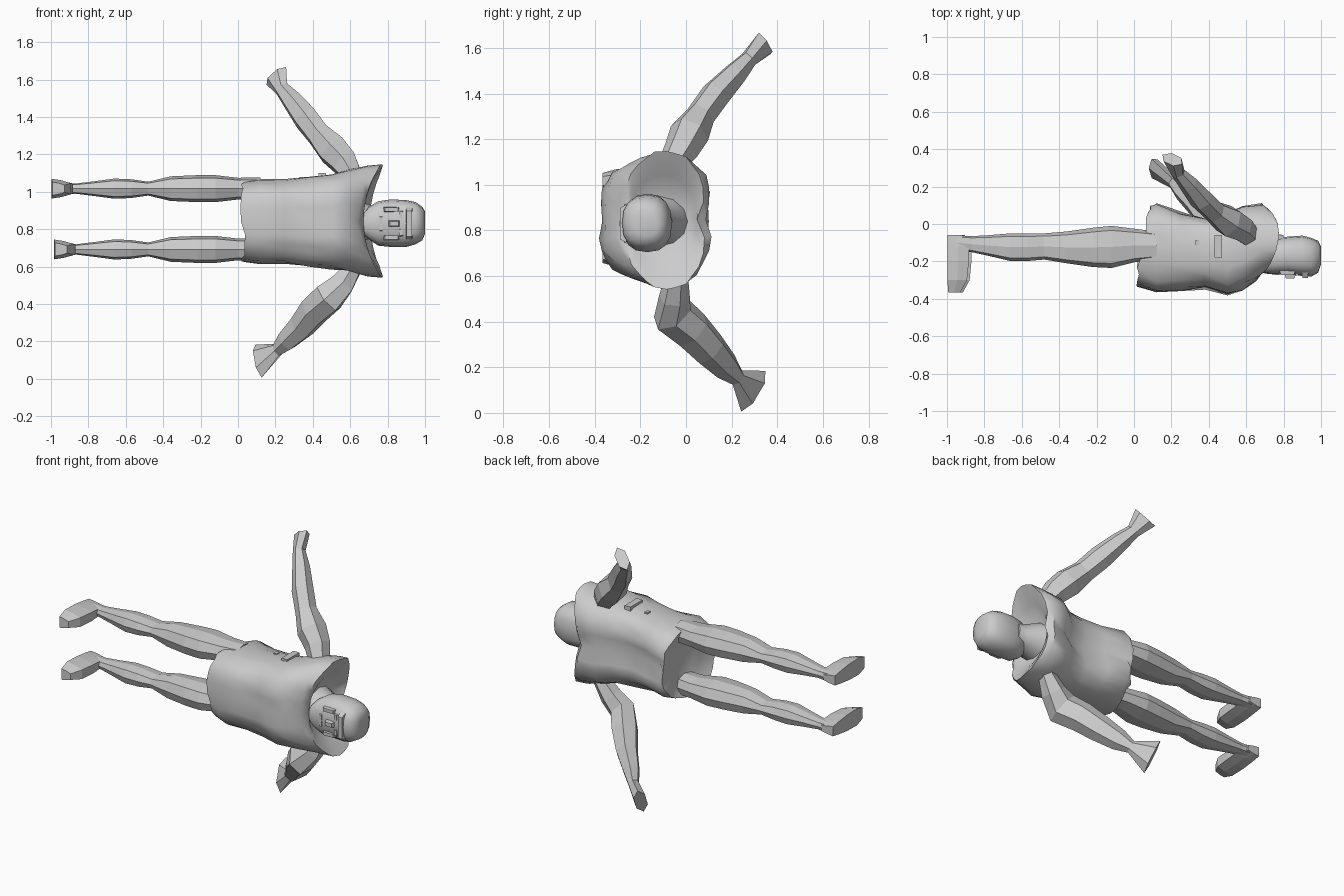
import bpy, bmesh, math, random
from mathutils import Vector

if "Cube" in bpy.data.objects:
    bpy.data.objects.remove(bpy.data.objects["Cube"])

random.seed(4)
grey = bpy.data.materials.new("plain_grey")
grey.diffuse_color = (0.6, 0.6, 0.6, 1)
grey.use_nodes = True
grey.node_tree.nodes["Principled BSDF"].inputs["Base Color"].default_value = grey.diffuse_color


def loft(name, rings, smooth=None):
    """Skin a list of equal-length point rings and cap both ends."""
    bm = bmesh.new()
    rows = [[bm.verts.new(p) for p in ring] for ring in rings]
    n = len(rows[0])
    for a, b in zip(rows, rows[1:]):
        for i in range(n):
            bm.faces.new((a[i], a[(i + 1) % n], b[(i + 1) % n], b[i]))
    bm.faces.new(rows[0][::-1])
    bm.faces.new(rows[-1])
    bmesh.ops.recalc_face_normals(bm, faces=bm.faces)
    me = bpy.data.meshes.new(name)
    bm.to_mesh(me)
    bm.free()
    me.materials.append(grey)
    ob = bpy.data.objects.new(name, me)
    bpy.context.collection.objects.link(ob)
    if smooth:
        bpy.ops.object.select_all(action='DESELECT')
        ob.select_set(True)
        bpy.context.view_layer.objects.active = ob
        bpy.ops.object.shade_smooth_by_angle(angle=math.radians(smooth))
    return ob


def section(x, y0, y1, z0, z1, n=8, power=1.0):
    """Rounded section in the y-z plane from its bounds."""
    pts = []
    for k in range(n):
        a = 2 * math.pi * k / n
        c, s = math.cos(a), math.sin(a)
        c = math.copysign(abs(c) ** power, c)
        s = math.copysign(abs(s) ** power, s)
        pts.append(Vector((x, (y0 + y1) / 2 + (y1 - y0) / 2 * c,
                           (z0 + z1) / 2 + (z1 - z0) / 2 * s)))
    return pts


def tube(name, path, side, n=6):
    """Faceted limb: path of (x, y, z, wide radius, thin radius)."""
    pts = [Vector(p[:3]) for p in path]
    rings = []
    for i, p in enumerate(path):
        t = (pts[min(i + 1, len(pts) - 1)] - pts[max(i - 1, 0)]).normalized()
        u = Vector(side)
        u = (u - t * u.dot(t)).normalized()
        v = t.cross(u)
        rings.append([pts[i] + u * p[3] * math.cos(2 * math.pi * k / n)
                      + v * p[4] * math.sin(2 * math.pi * k / n) for k in range(n)])
    return loft(name, rings)


def box(name, centre, size, taper=1.0):
    """Small block, optionally narrower towards the front."""
    x, y, z = (s / 2 for s in size)
    rings = []
    for sy, f in ((1, 1.0), (-1, taper)):
        rings.append([Vector(centre) + Vector((a * x * f, sy * y, b * z * f))
                      for a, b in ((-1, -1), (1, -1), (1, 1), (-1, 1))])
    return loft(name, rings)


# Torso: hem, waist, chest, raised shoulders sloping in to the neckline
N = 28
bounds = [(.09, -.25, .02, .70, .98), (.025, -.335, .10, .625, 1.055),
          (.12, -.375, .12, .615, 1.07), (.25, -.36, .075, .615, 1.07),
          (.38, -.35, .045, .60, 1.08), (.50, -.385, .065, .59, 1.095),
          (.58, -.36, .11, .575, 1.12), (.64, -.31, .125, .55, 1.14),
          (.67, -.27, .09, .54, 1.15), (.67, -.25, .05, .64, 1.04),
          (.65, -.24, .01, .72, .96)]
torso = []
for i, b in enumerate(bounds):
    ring = section(*b, n=N, power=0.75 if i < 7 else 0.9)
    zc = (b[3] + b[4]) / 2
    for p in ring:
        up = abs(p.z - zc) / ((b[4] - b[3]) / 2)
        back = max(0, (p.y + .13) / .25)
        if i == 1:                                   # ragged hem
            p.x += .08 * back + random.uniform(-.015, .015)
        if i == 7:
            p.x += .05 * up + .03 * back
        if i == 8:                                   # shoulder points
            p.x += .095 * up * up + .04 * back
        if i == 9:
            p.x += .035 * up * up + .03 * back
        if 2 <= i <= 8:                              # spine and chest grooves
            mid = math.exp(-((p.z - .85) / .07) ** 2)
            p.y -= .045 * mid * (p.y > 0)
            p.y += .012 * mid * (p.y < -.2)
            p.y += random.uniform(-.008, .008)
            p.z += random.uniform(-.006, .006)
    torso.append(ring)
loft("torso", torso, 50)

# Neck and head
loft("neck", [section(.62, -.25, .02, .72, .96, 12),
              section(.69, -.235, -.01, .745, .935, 12),
              section(.75, -.22, -.05, .765, .915, 12),
              section(.80, -.21, -.06, .77, .91, 12)], 40)
loft("head", [section(*b, n=16, power=.8) for b in (
    (.67, -.25, -.16, .775, .885), (.70, -.265, -.12, .745, .92),
    (.75, -.27, -.08, .712, .95), (.82, -.268, -.068, .705, .96),
    (.90, -.278, -.062, .705, .955), (.95, -.28, -.075, .72, .945),
    (.985, -.26, -.09, .74, .92), (1.0, -.215, -.12, .775, .895))], 45)

# Face details
box("brow", (.915, -.275, .83), (.035, .03, .17), .8)
box("nose", (.835, -.27, .83), (.075, .045, .04), .6)
box("mouth", (.765, -.263, .83), (.02, .02, .09), .8)
for s, tag in ((1, "upper"), (-1, "lower")):
    box(tag + "_eye", (.872, -.266, .83 + s * .048), (.02, .02, .042), .8)
    box(tag + "_cheek", (.82, -.25, .83 + s * .075), (.10, .045, .03), .7)

# Small blocks on the upper flank
box("flank_block", (.45, -.12, 1.075), (.04, .12, .05))
box("flank_tab", (.34, -.10, 1.068), (.022, .03, .025))

# Arms with flared hands
tube("upper_arm", [
    (.63, -.08, 1.06, .05, .055), (.57, -.02, 1.155, .08, .075),
    (.505, .015, 1.225, .09, .088), (.43, .065, 1.305, .07, .062),
    (.36, .13, 1.395, .072, .062), (.29, .215, 1.485, .058, .05),
    (.235, .275, 1.55, .042, .036), (.205, .345, 1.62, .075, .038)],
    (.11, -.07, .07))
tube("lower_arm", [
    (.62, -.04, .60, .05, .05), (.56, -.05, .51, .075, .065),
    (.485, -.06, .435, .10, .08), (.41, .025, .365, .09, .082),
    (.34, .105, .28, .08, .068), (.26, .175, .205, .064, .052),
    (.21, .225, .155, .038, .034), (.11, .295, .095, .105, .04)],
    (.04, -.11, -.17))

# Legs and shoes
leg = [(.12, -.19, -.04, .06), (0, -.205, -.025, .058), (-.12, -.235, -.01, .072),
       (-.22, -.23, -.02, .072), (-.36, -.21, -.04, .066), (-.48, -.19, -.05, .037),
       (-.57, -.198, -.05, .05), (-.66, -.198, -.05, .054), (-.78, -.17, -.06, .038),
       (-.87, -.15, -.065, .027), (-.95, -.14, -.06, .032)]
shoe = [(-.06, -.99, -.91, .03), (-.12, -.99, -.875, .04), (-.20, -.99, -.875, .05),
        (-.30, -.99, -.885, .053), (-.365, -.985, -.92, .035)]
for tag, zc, dx in (("upper", 1.017, -.008), ("lower", .692, .006)):
    loft(tag + "_leg", [section(x, y0, y1, zc - r, zc + r, 8, .7)
                        for x, y0, y1, r in leg])
    rings = []
    for y, x0, x1, r in shoe:
        xm = (x0 + x1) / 2
        rings.append([Vector((x + dx, y, zc + f * r)) for x, f in (
            (x0, -1), (x0, 1), (xm, .85), (x1, .55), (x1, -.55), (xm, -.85))])
    loft(tag + "_shoe", rings)
